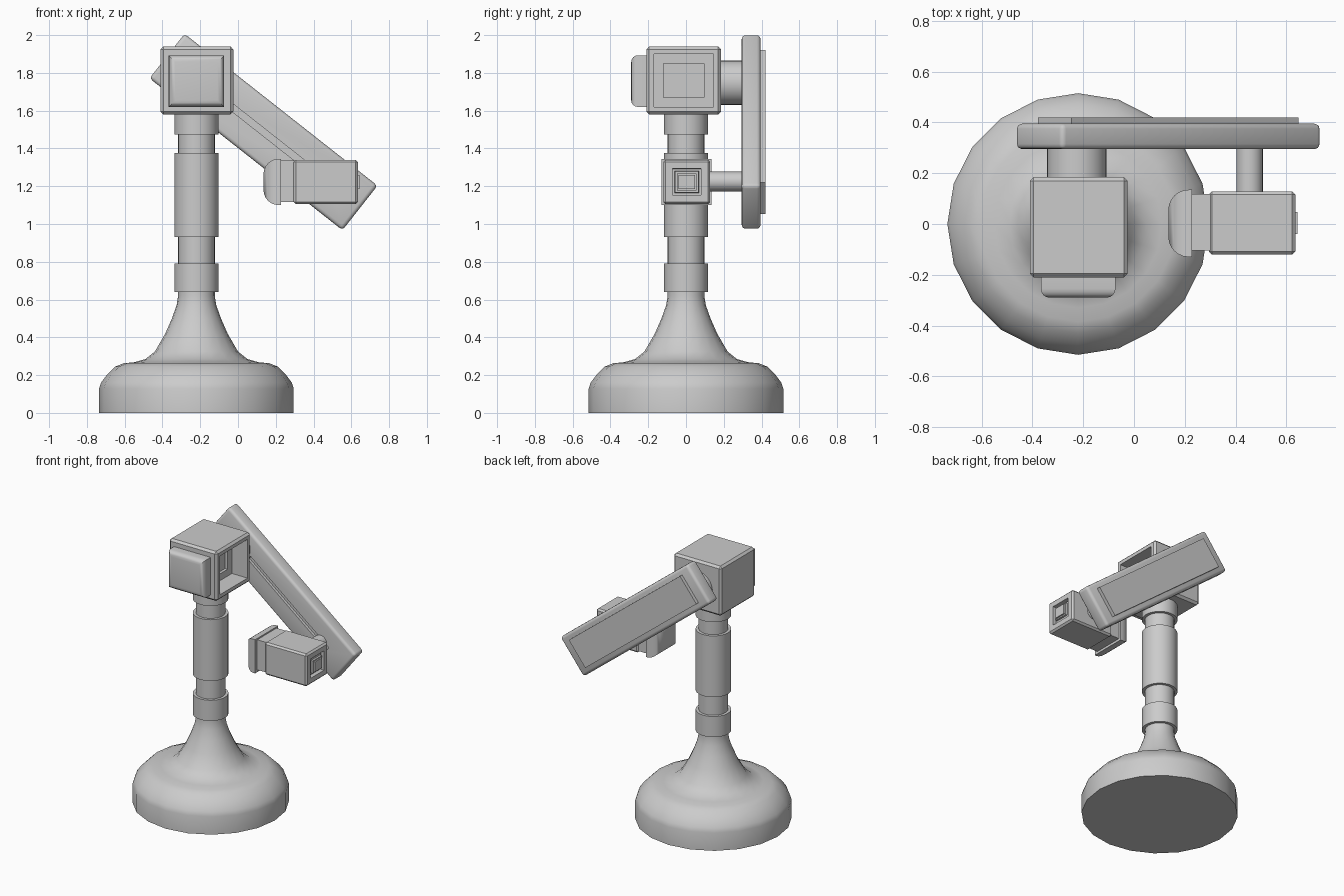
import bpy
import bmesh
import math
from mathutils import Matrix, Vector

if "Cube" in bpy.data.objects:
    bpy.data.objects.remove(bpy.data.objects["Cube"])

grey = bpy.data.materials.new("light grey")
grey.use_nodes = True
tone = (0.6, 0.6, 0.6, 1)
grey.diffuse_color = tone
grey.node_tree.nodes["Principled BSDF"].inputs["Base Color"].default_value = tone


def finish(name, bm, angle=35):
    """Turn a bmesh into a named, shaded object."""
    bmesh.ops.recalc_face_normals(bm, faces=bm.faces)
    mesh = bpy.data.meshes.new(name)
    bm.to_mesh(mesh)
    bm.free()
    obj = bpy.data.objects.new(name, mesh)
    bpy.context.collection.objects.link(obj)
    mesh.materials.append(grey)
    bpy.ops.object.select_all(action="DESELECT")
    obj.select_set(True)
    bpy.context.view_layer.objects.active = obj
    bpy.ops.object.shade_smooth_by_angle(angle=math.radians(angle))
    return obj


def box(name, xs, ys, zs, bevel=0, segments=1, side=None, steps=(), tilt=0):
    """Box between limits; bevels all edges or one side, and steps one face in or out."""
    bm = bmesh.new()
    bmesh.ops.create_cube(bm, size=1)
    size = Vector((xs[1] - xs[0], ys[1] - ys[0], zs[1] - zs[0]))
    centre = Vector((sum(xs), sum(ys), sum(zs))) / 2
    bmesh.ops.scale(bm, vec=size, verts=bm.verts)
    if bevel:
        edges = list(bm.edges)
        if side:
            bm.normal_update()
            edges = [e for e in edges if any(f.normal.dot(Vector(side)) > 0.9 for f in e.link_faces)]
        bmesh.ops.bevel(bm, geom=edges, offset=bevel, segments=segments, profile=0.5, affect="EDGES")
    # each step is (inset width, depth along +x)
    if steps:
        bm.normal_update()
        face = max(bm.faces, key=lambda f: f.calc_center_median().x)
        for width, depth in steps:
            bmesh.ops.inset_individual(bm, faces=[face], thickness=width)
            bmesh.ops.inset_individual(bm, faces=[face], thickness=0.0005)
            bmesh.ops.translate(bm, vec=(depth, 0, 0), verts=face.verts)
    bm.transform(Matrix.Translation(centre) @ Matrix.Rotation(tilt, 4, "Y"))
    return finish(name, bm)


def lathe(name, profile, x, sides, angle=35):
    """Revolve (radius, height) points around a vertical axis and cap both ends."""
    bm = bmesh.new()
    rings = []
    for r, z in profile:
        rings.append([bm.verts.new((x + r * math.cos(math.tau * i / sides),
                                    r * math.sin(math.tau * i / sides), z)) for i in range(sides)])
    for a, b in zip(rings, rings[1:]):
        for i in range(sides):
            j = (i + 1) % sides
            bm.faces.new((a[i], a[j], b[j], b[i]))
    bm.faces.new(rings[0])
    bm.faces.new(rings[-1])
    return finish(name, bm, angle)


def rod(name, x, z, radius, y0, y1):
    """Cylinder running front to back."""
    bm = bmesh.new()
    bmesh.ops.create_cone(bm, cap_ends=True, segments=32, radius1=radius, radius2=radius, depth=y1 - y0)
    bm.transform(Matrix.Translation((x, (y0 + y1) / 2, z)) @ Matrix.Rotation(math.pi / 2, 4, "X"))
    return finish(name, bm)


# Flared foot and stepped column
column_x = -0.22
lathe("base", [(0.515, 0), (0.515, 0.13), (0.505, 0.16), (0.475, 0.2), (0.43, 0.245), (0.385, 0.263),
               (0.33, 0.268), (0.27, 0.285), (0.22, 0.325), (0.165, 0.42), (0.13, 0.5),
               (0.105, 0.57), (0.097, 0.62), (0.097, 0.66)], column_x, 20, 50)
thin, thick = 0.097, 0.117
bands = [(thick, 0.64, 0.79), (thin, 0.79, 0.93), (thick, 0.93, 1.375),
         (thin, 1.375, 1.475), (thick, 1.475, 1.585)]
for n, (r, low, high) in enumerate(bands):
    lathe(f"column_band_{n + 1}", [(r, low), (r, high)], column_x, 32)

# Upper head with an open side and a padded front
box("head_block", (-0.41, -0.025), (-0.21, 0.185), (1.58, 1.94), 0.015,
    steps=[(0.035, -0.125), (0.07, -0.02)])
box("head_front_pad", (-0.367, -0.073), (-0.29, -0.2), (1.62, 1.893), 0.035, 4, side=(0, -1, 0))
rod("head_joint", -0.225, 1.748, 0.117, 0.18, 0.3)

# Slanted arm with a raised back panel and a slot in its front
tilt = math.radians(38.2)
ax, az = 0.135, 1.487


def along_arm(name, start, end, width, ys, bevel=0, segments=1):
    mid = (start + end) / 2
    cx, cz, half = ax + mid * math.cos(tilt), az - mid * math.sin(tilt), (end - start) / 2
    return box(name, (cx - half, cx + half), ys, (cz - width / 2, cz + width / 2),
               bevel, segments, tilt=tilt)


arm = along_arm("arm", -0.65, 0.65, 0.3, (0.295, 0.395), 0.02, 3)
along_arm("arm_back_panel", -0.568, 0.568, 0.213, (0.39, 0.42))
cutter = along_arm("slot_cutter", -0.32, 0.48, 0.035, (0.27, 0.315))
cutter.hide_render = True
cut = arm.modifiers.new("slot", "BOOLEAN")
cut.operation = "DIFFERENCE"
cut.object = cutter
bpy.context.view_layer.objects.active = arm
bpy.ops.object.modifier_apply(modifier=cut.name)
bpy.data.objects.remove(cutter)

# Lower head: body with a stepped end, neck and domed rear cap
box("lower_head_body", (0.295, 0.635), (-0.12, 0.128), (1.105, 1.34), 0.012,
    steps=[(0.05, -0.03), (0.018, 0.015), (0.016, 0.014), (0.012, 0.01)])
box("lower_head_neck", (0.2, 0.31), (-0.105, 0.118), (1.117, 1.335))
box("lower_head_cap", (0.135, 0.228), (-0.13, 0.135), (1.1, 1.345), 0.08, 6, side=(-1, 0, 0))
rod("lower_head_joint", 0.455, 1.225, 0.052, 0.12, 0.3)
